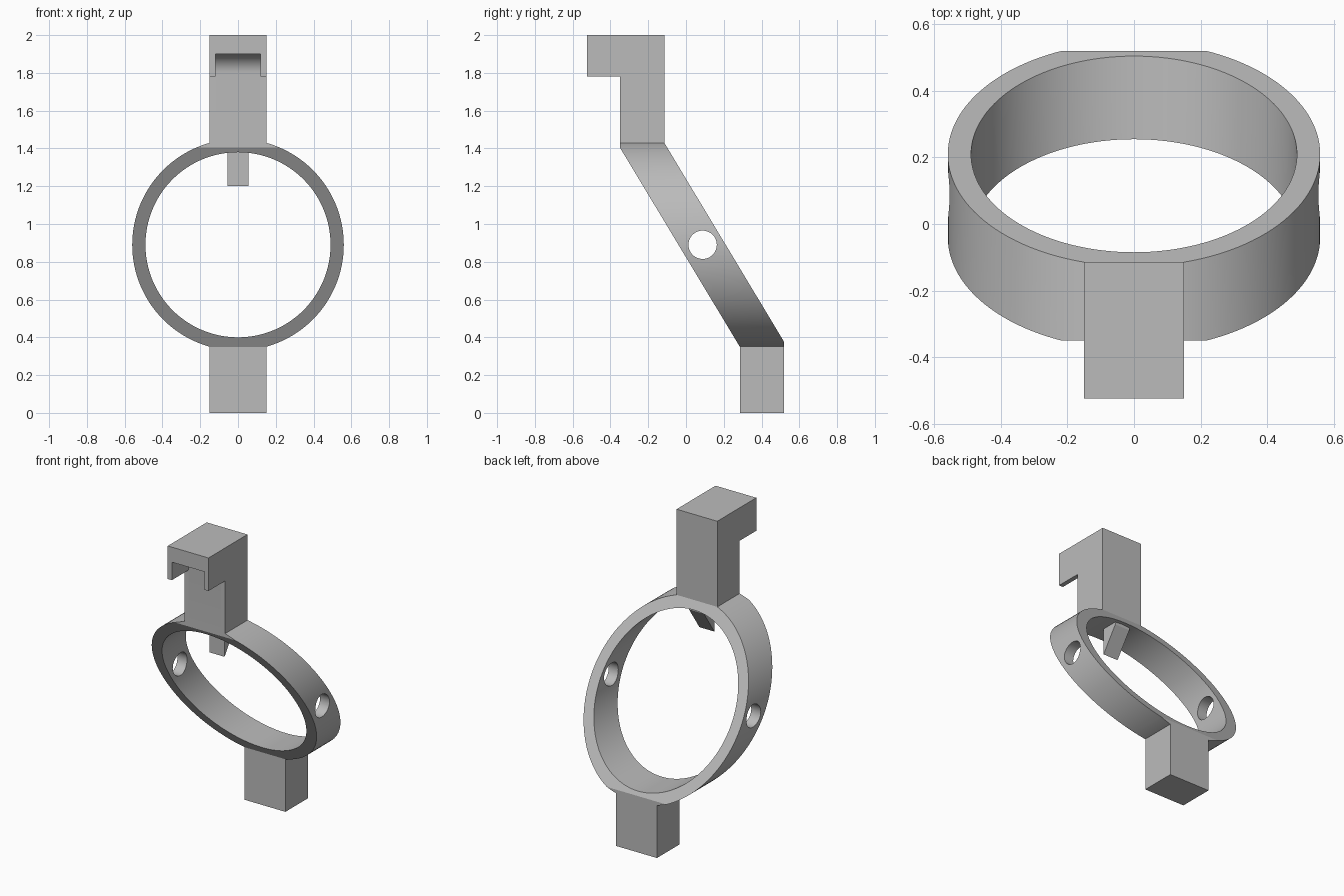
import bpy, bmesh, math
from mathutils import Vector

cube = bpy.data.objects.get("Cube")
if cube:
    bpy.data.objects.remove(cube, do_unlink=True)

grey = bpy.data.materials.new("plain grey")
grey.use_nodes = True
grey.diffuse_color = (0.5, 0.5, 0.5, 1)
grey.node_tree.nodes["Principled BSDF"].inputs["Base Color"].default_value = (0.5, 0.5, 0.5, 1)

MID_Y, MID_Z = 0.085, 0.89
FRONT, BACK = -0.35, -0.115      # depth of the upper post


def finish(name, bm):
    bmesh.ops.recalc_face_normals(bm, faces=bm.faces)
    mesh = bpy.data.meshes.new(name)
    bm.to_mesh(mesh)
    bm.free()
    ob = bpy.data.objects.new(name, mesh)
    bpy.context.collection.objects.link(ob)
    mesh.materials.append(grey)
    return ob


def smooth(ob):
    bpy.ops.object.select_all(action='DESELECT')
    ob.select_set(True)
    bpy.context.view_layer.objects.active = ob
    bpy.ops.object.shade_smooth_by_angle(angle=math.radians(30))


def extrude_x(name, profile, x0, x1):
    """Solid from a (y, z) outline spanning x0 to x1."""
    bm = bmesh.new()
    face = bm.faces.new([bm.verts.new((x0, y, z)) for y, z in profile])
    new = bmesh.ops.extrude_face_region(bm, geom=[face])["geom"]
    bmesh.ops.translate(bm, vec=(x1 - x0, 0, 0),
                        verts=[v for v in new if isinstance(v, bmesh.types.BMVert)])
    return finish(name, bm)


def arc(cy, cz, r, a0, a1, n):
    return [(cy + r * math.cos(a0 + (a1 - a0) * i / n),
             cz + r * math.sin(a0 + (a1 - a0) * i / n)) for i in range(n + 1)]


# Slanted ring: a round tube along y, sheared backwards towards the bottom
bm = bmesh.new()
SIDES = 128
loops = []
for radius, half in ((0.56, -0.125), (0.56, 0.125), (0.49, 0.125), (0.49, -0.125)):
    loops.append([bm.verts.new((x, MID_Y + half - 0.602 * z, MID_Z + z))
                  for x, z in arc(0, 0, radius, 0, math.tau, SIDES)[:-1]])
for k in range(4):
    a, b = loops[k], loops[(k + 1) % 4]
    for i in range(SIDES):
        j = (i + 1) % SIDES
        bm.faces.new((a[i], a[j], b[j], b[i]))
# Trim the extreme front and back tips flat
for y, side in ((FRONT, -1), (0.52, 1)):
    cut = bmesh.ops.bisect_plane(bm, geom=bm.verts[:] + bm.edges[:] + bm.faces[:],
                                 plane_co=(0, y, 0), plane_no=Vector((0, side, 0)),
                                 clear_outer=True)["geom_cut"]
    bmesh.ops.holes_fill(bm, edges=[e for e in cut if isinstance(e, bmesh.types.BMEdge)])
ring = finish("slanted_ring", bm)

# Round cross hole through both sides of the ring
drill = extrude_x("hole_cutter", arc(MID_Y + 0.003, MID_Z, 0.075, 0, math.tau, 48)[:-1], -0.8, 0.8)
drill.hide_render = True
drill.hide_viewport = True
mod = ring.modifiers.new("cross_hole", 'BOOLEAN')
mod.operation = 'DIFFERENCE'
mod.solver = 'EXACT'
mod.object = drill
bpy.context.view_layer.update()
cut_mesh = bpy.data.meshes.new_from_object(
    ring.evaluated_get(bpy.context.evaluated_depsgraph_get()))
ring.modifiers.clear()
ring.data = cut_mesh
bpy.data.objects.remove(drill, do_unlink=True)
smooth(ring)

# Lower post
extrude_x("lower_post", [(0.285, 0), (0.52, 0), (0.52, 0.375), (0.285, 0.375)], -0.15, 0.15)

# Upper post with a rounded recess under its overhanging head
head_y, base = -0.525, 1.405
core = [(BACK, base), (BACK, 2), (head_y, 2), (head_y, 1.9)]
core += arc(-0.45, 1.8, 0.1, math.pi / 2, 0, 12) + [(FRONT, base)]
smooth(extrude_x("upper_post", core, -0.12, 0.12))

# Side cheeks closing the recess
cheek = [(BACK, base), (BACK, 2), (head_y, 2), (head_y, 1.78), (FRONT, 1.78), (FRONT, base)]
for name, s in (("left_cheek", 1), ("right_cheek", -1)):
    extrude_x(name, cheek, s * 0.12, s * 0.15)

# Wedge-ended peg inside the top of the ring
extrude_x("inner_peg", [(-0.22, 1.2), (-0.11, 1.36), (-0.11, 1.41), (-0.22, 1.41)], -0.055, 0.055)
